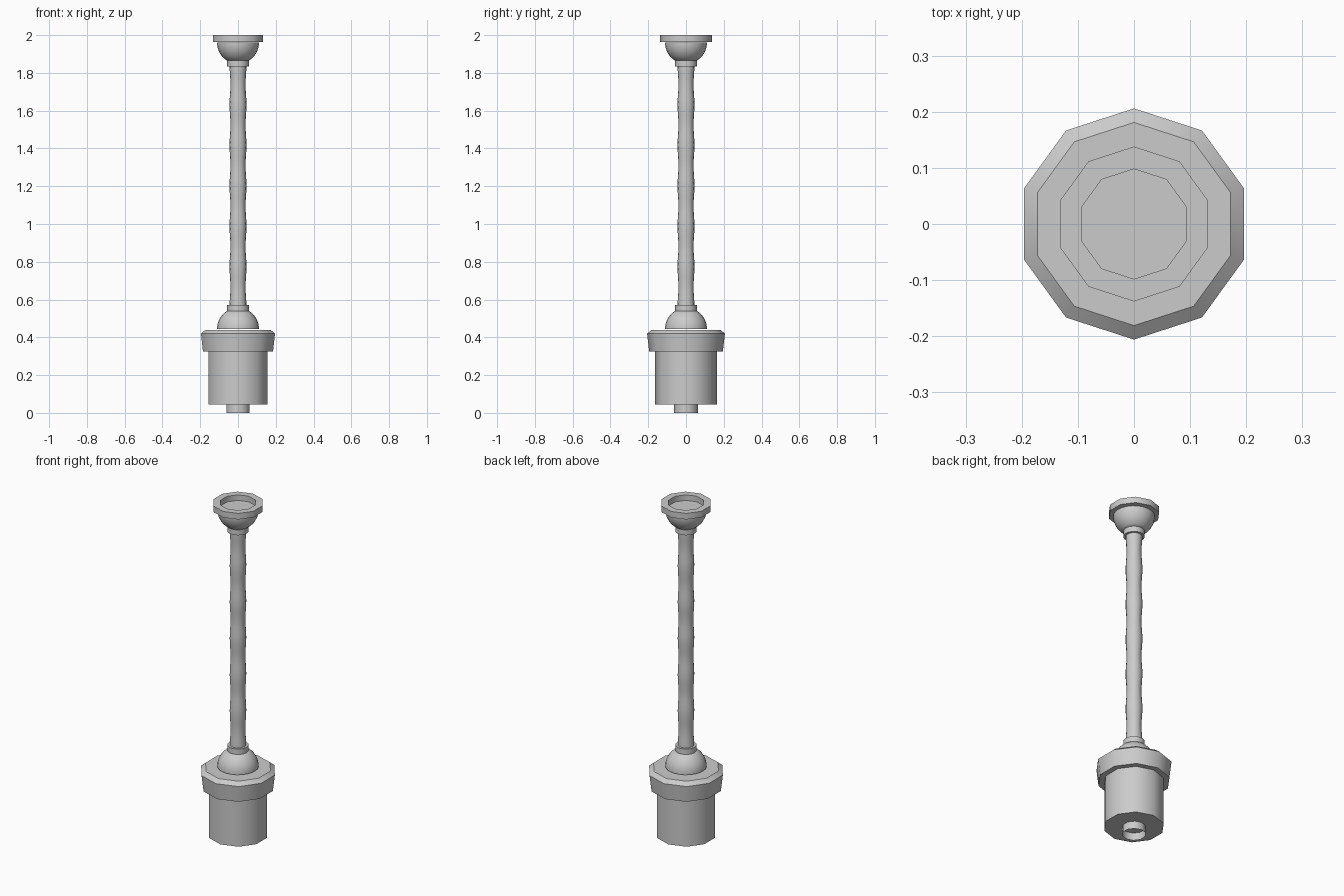
import bpy, bmesh, math

old = bpy.data.objects.get("Cube")
if old:
    bpy.data.objects.remove(old, do_unlink=True)

grey = bpy.data.materials.new("plain grey")
grey.use_nodes = True
colour = (0.6, 0.6, 0.6, 1)
grey.diffuse_color = colour
grey.node_tree.nodes["Principled BSDF"].inputs["Base Color"].default_value = colour


def lathe(name, profile, sides=10, cap_start=True, cap_end=True):
    """Turn (radius, height) points, listed upwards on the outside, about z."""
    bm = bmesh.new()
    rings = []
    for r, z in profile:
        ring = []
        for i in range(sides):
            a = math.pi / 2 + math.tau * i / sides
            ring.append(bm.verts.new((r * math.cos(a), r * math.sin(a), z)))
        rings.append(ring)
    for low, high in zip(rings, rings[1:]):
        for i in range(sides):
            j = (i + 1) % sides
            bm.faces.new((low[i], low[j], high[j], high[i]))
    if cap_start:
        bm.faces.new(rings[0][::-1])
    if cap_end:
        bm.faces.new(rings[-1])
    mesh = bpy.data.meshes.new(name)
    bm.to_mesh(mesh)
    bm.free()
    mesh.materials.append(grey)
    obj = bpy.data.objects.new(name, mesh)
    bpy.context.collection.objects.link(obj)
    bpy.ops.object.select_all(action='DESELECT')
    obj.select_set(True)
    bpy.context.view_layer.objects.active = obj
    bpy.ops.object.shade_smooth_by_angle(angle=math.radians(40))
    return obj


def dome_profile(radius, base, direction, steps=8):
    """Part of a hemisphere that ends where it meets the ferrule."""
    end = math.acos(0.058 / radius)
    pts = []
    for i in range(steps + 1):
        a = end * i / steps
        pts.append((radius * math.cos(a), base + direction * radius * math.sin(a)))
    return pts if direction > 0 else pts[::-1]


# Lower body: open stub, barrel and wide tapered collar
lathe("bottom_stub", [(0.064, 0), (0.064, 0.05)], cap_start=False, cap_end=False)
lathe("barrel", [(0.163, 0.045), (0.163, 0.33)])
lathe("collar", [(0.195, 0.325), (0.206, 0.42), (0.181, 0.44)])

# Domes and ferrules at both ends of the shaft
lathe("lower_dome", dome_profile(0.111, 0.445, 1), sides=24)
lathe("lower_ferrule", [(0.057, 0.535), (0.057, 0.572)], sides=20)
lathe("upper_ferrule", [(0.057, 1.833), (0.057, 1.87)], sides=20)
lathe("upper_dome", dome_profile(0.111, 1.96, -1), sides=24)

# Gently rippled shaft
bottom, top, waves, steps = 0.56, 1.845, 6, 48
lathe("shaft", [(0.0425 + 0.0025 * math.cos(math.tau * waves * i / steps),
                 bottom + (top - bottom) * i / steps)
                for i in range(steps + 1)], sides=16)

# Top rim with a shallow recess
lathe("top_rim", [(0.138, 1.964), (0.138, 2.0), (0.098, 2.0), (0.098, 1.967)])
